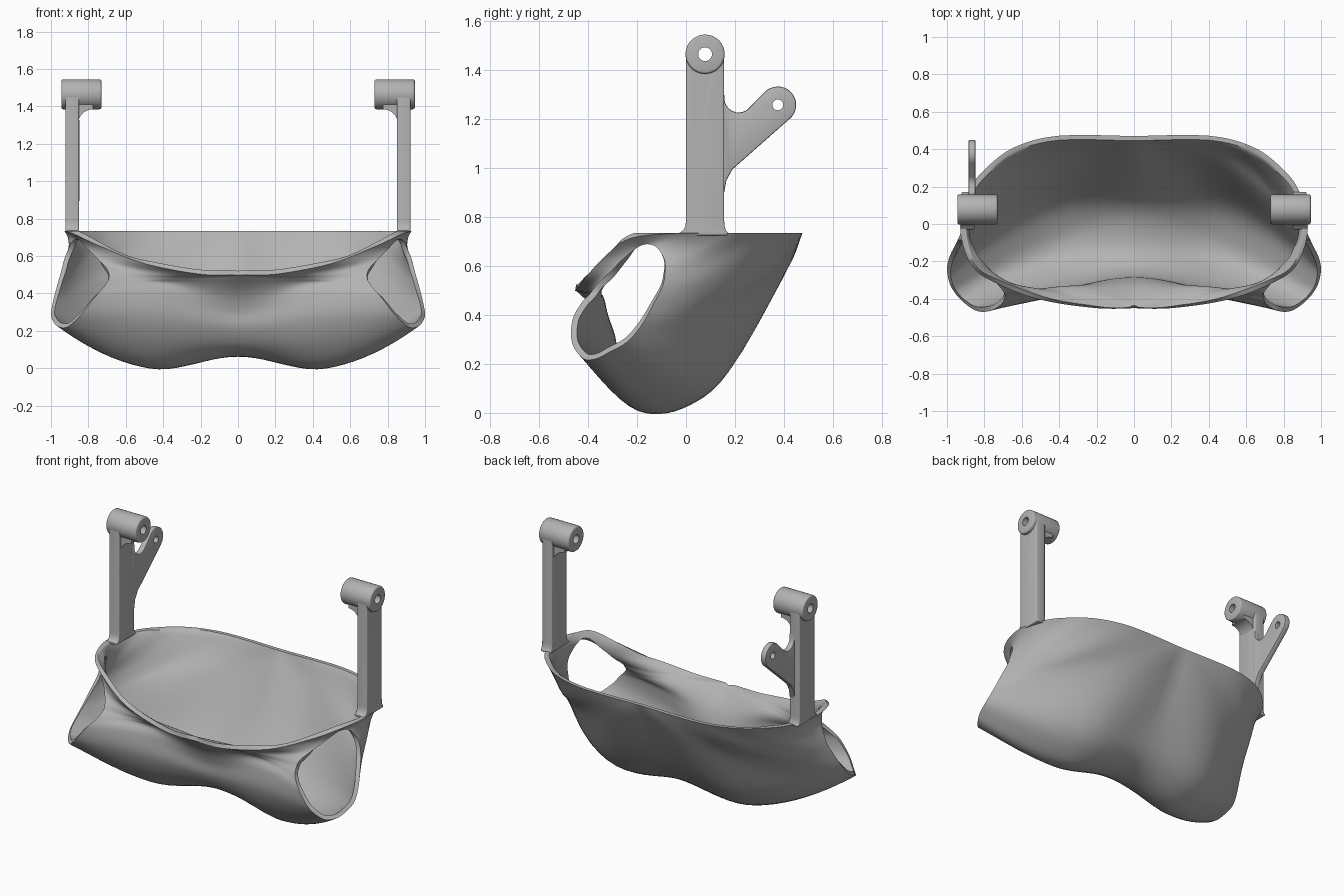
import bpy
import bmesh
import math
from mathutils import Vector

cube = bpy.data.objects.get("Cube")
if cube:
    bpy.data.objects.remove(cube, do_unlink=True)

grey = bpy.data.materials.new("plain_grey")
grey.use_nodes = True
grey.diffuse_color = (0.45, 0.45, 0.45, 1)
grey.node_tree.nodes["Principled BSDF"].inputs["Base Color"].default_value = grey.diffuse_color


def activate(obj):
    bpy.ops.object.select_all(action='DESELECT')
    obj.select_set(True)
    bpy.context.view_layer.objects.active = obj


def make_object(name, bm):
    mesh = bpy.data.meshes.new(name)
    bm.to_mesh(mesh)
    bm.free()
    mesh.materials.append(grey)
    obj = bpy.data.objects.new(name, mesh)
    bpy.context.collection.objects.link(obj)
    return obj


def apply_modifier(obj, kind, **settings):
    activate(obj)
    mod = obj.modifiers.new(kind.title(), kind)
    for key, value in settings.items():
        setattr(mod, key, value)
    bpy.ops.object.modifier_apply(modifier=mod.name)


def smooth(obj, degrees=35):
    activate(obj)
    bpy.ops.object.shade_smooth_by_angle(angle=math.radians(degrees))


def spline(points, steps, closed=False):
    """Smooth curve through the points; an open curve omits its last point."""
    pts = [Vector(p) for p in points]
    count = len(pts)
    result = []
    for i in range(count if closed else count - 1):
        if closed:
            a, b, c, d = (pts[(i + k) % count] for k in (-1, 0, 1, 2))
        else:
            a, b, c, d = (pts[min(max(i + k, 0), count - 1)] for k in (-1, 0, 1, 2))
        for s in range(steps):
            t = s / steps
            result.append(b + 0.5 * t * (c - a + t * (2 * a - 5 * b + 4 * c - d
                          + t * (3 * b - a - 3 * c + d))))
    return result


def prism(name, outline, axis, low, high):
    """Extrude a 2D outline along x (outline is y, z) or y (outline is x, z)."""
    bm = bmesh.new()
    place = (lambda p, h: (h, p[0], p[1])) if axis == 'x' else (lambda p, h: (p[0], h, p[1]))
    face = bm.faces.new([bm.verts.new(place(p, low)) for p in outline])
    grown = bmesh.ops.extrude_face_region(bm, geom=[face])["geom"]
    shift = Vector(place((0, 0), high - low))
    bmesh.ops.translate(bm, vec=shift, verts=[v for v in grown if isinstance(v, bmesh.types.BMVert)])
    bmesh.ops.recalc_face_normals(bm, faces=bm.faces)
    return make_object(name, bm)


def arc(y, z, radius, start, end, steps=20):
    angles = [math.radians(start + (end - start) * i / steps) for i in range(steps + 1)]
    return [(y + radius * math.cos(a), z + radius * math.sin(a)) for a in angles]


def circle(y, z, radius):
    return arc(y, z, radius, 0, 352.5, 47)


def bore(obj, y, z, radius):
    cutter = prism("bore_cutter", circle(y, z, radius), 'x', -1.2, 1.2)
    cutter.hide_render = True
    apply_modifier(obj, 'BOOLEAN', object=cutter, operation='DIFFERENCE', solver='EXACT')
    bpy.data.objects.remove(cutter, do_unlink=True)


# Duct: each half is lofted from its centre section and rim to a side outlet
RIM_Z = 0.735
centre = [(0, .47, RIM_Z), (0, .22, .28), (0, .08, .11), (0, -.1, .062), (0, -.23, .11),
          (0, -.3, .21), (0, -.315, .31), (0, -.36, .41), (0, -.45, .5)]
rim = [(0, -.45, .5), (.2, -.45, .503), (.5, -.405, .56), (.73, -.32, .65), (.87, -.22, .715),
       (.93, -.02, RIM_Z), (.885, .17, RIM_Z), (.8, .29, RIM_Z), (.64, .41, RIM_Z),
       (.4, .472, RIM_Z), (0, .47, RIM_Z)]
outlet = [(.988, -.18, .36), (1, -.24, .29), (.988, -.31, .25), (.96, -.365, .222),
          (.91, -.42, .222), (.84, -.465, .285), (.77, -.465, .375), (.71, -.43, .445),
          (.69, -.39, .49), (.7, -.36, .53), (.74, -.31, .575), (.8, -.25, .635),
          (.85, -.18, .685), (.885, -.125, .68), (.91, -.09, .63), (.93, -.085, .58),
          (.945, -.095, .52), (.965, -.13, .45)]
lobe_low = [(.54, .275, .46), (.51, .12, .14), (.48, -.05, .018), (.47, -.2, .01),
            (.46, -.32, .12), (.45, -.39, .27), (.43, -.385, .4), (.4, -.36, .455),
            (.36, -.375, .48), (.42, -.385, .505)]
lobe_back = [(.9, .03, .67), (.875, .09, .63), (.82, .16, .57), (.7, .25, .53)]
bridge = [(Vector(rim[i]) + Vector(outlet[i + 8])) / 2 for i in range(2, 6)]

STEPS, ROWS = 5, 10
start = spline(centre, STEPS) + spline(rim, STEPS)
middle = spline(lobe_low + bridge + lobe_back, STEPS, closed=True)
finish = spline(outlet, STEPS, closed=True)
corner_row = (len(centre) - 1) * STEPS

bm = bmesh.new()
strands = []
for i, (a, m, b) in enumerate(zip(start, middle, finish)):
    # Lines on the centre plane cross it squarely, easing off towards the rim
    square = max(0, min(1, i / STEPS, (corner_row - i) / STEPS))
    before = (3 * a - 3 * m + b).lerp(Vector((-m.x, m.y, m.z)), square)
    path = spline([before, a, m, b, 3 * b - 3 * m + a], ROWS)
    strands.append([bm.verts.new(p) for p in path[ROWS:3 * ROWS] + [b]])
for i, near in enumerate(strands):
    far = strands[(i + 1) % len(strands)]
    for r in range(len(near) - 1):
        bm.faces.new((near[r], near[r + 1], far[r + 1], far[r]))
duct = make_object("duct_shell", bm)
apply_modifier(duct, 'MIRROR', use_clip=True, merge_threshold=0.0005)
apply_modifier(duct, 'SOLIDIFY', thickness=0.026, offset=-1)
for vert in duct.data.vertices:  # level rim
    vert.co.z = min(vert.co.z, RIM_Z)
smooth(duct, 40)

# Mounting arms: post, pivot boss and gusset on both sides
PIVOT_Y, PIVOT_Z = 0.078, 1.465
post_outline = ([(-.03, .725), (-.026, .736), (-.012, .745), (-.003, .76), (0, .785)]
                + arc(PIVOT_Y, PIVOT_Z, 0.078, 180, 0)
                + [(.156, .785), (.158, .76), (.163, .745), (.17, .736), (.172, .725)])
for label, side in (("left", 1), ("right", -1)):
    def span(a, b):
        return sorted((side * a, side * b))

    post = prism(label + "_arm_post", post_outline, 'x', *span(.85, .922))
    apply_modifier(post, 'BEVEL', width=0.01, segments=3, limit_method='ANGLE',
                   angle_limit=math.radians(60))
    boss = prism(label + "_pivot_boss", circle(PIVOT_Y, PIVOT_Z, 0.08), 'x', *span(.73, .945))
    apply_modifier(boss, 'BEVEL', width=0.01, segments=3, limit_method='ANGLE',
                   angle_limit=math.radians(60))
    for part in (post, boss):
        bore(part, PIVOT_Y, PIVOT_Z, 0.028)
        smooth(part)
    fillet = [(side * x, z) for x, z in arc(.775, 1.305, 0.08, 0, 90, 10)]
    corner = [(side * .775, 1.41), (side * .87, 1.41), (side * .87, 1.305)]
    smooth(prism(label + "_arm_gusset", fillet + corner, 'y', .02, .136))

# Lever plate on one arm only
lever_outline = ([(.14, .88), (.156, .9), (.165, .95), (.19, .995)]
                 + arc(.375, 1.258, 0.075, -45, 130)
                 + arc(.215, 1.285, 0.058, 310, 185, 10) + [(.155, 1.32), (.14, 1.32)])
lever = prism("right_lever_plate", lever_outline, 'x', -.885, -.848)
apply_modifier(lever, 'BEVEL', width=0.006, segments=2, limit_method='ANGLE',
               angle_limit=math.radians(60))
bore(lever, .375, 1.258, 0.022)
smooth(lever)
